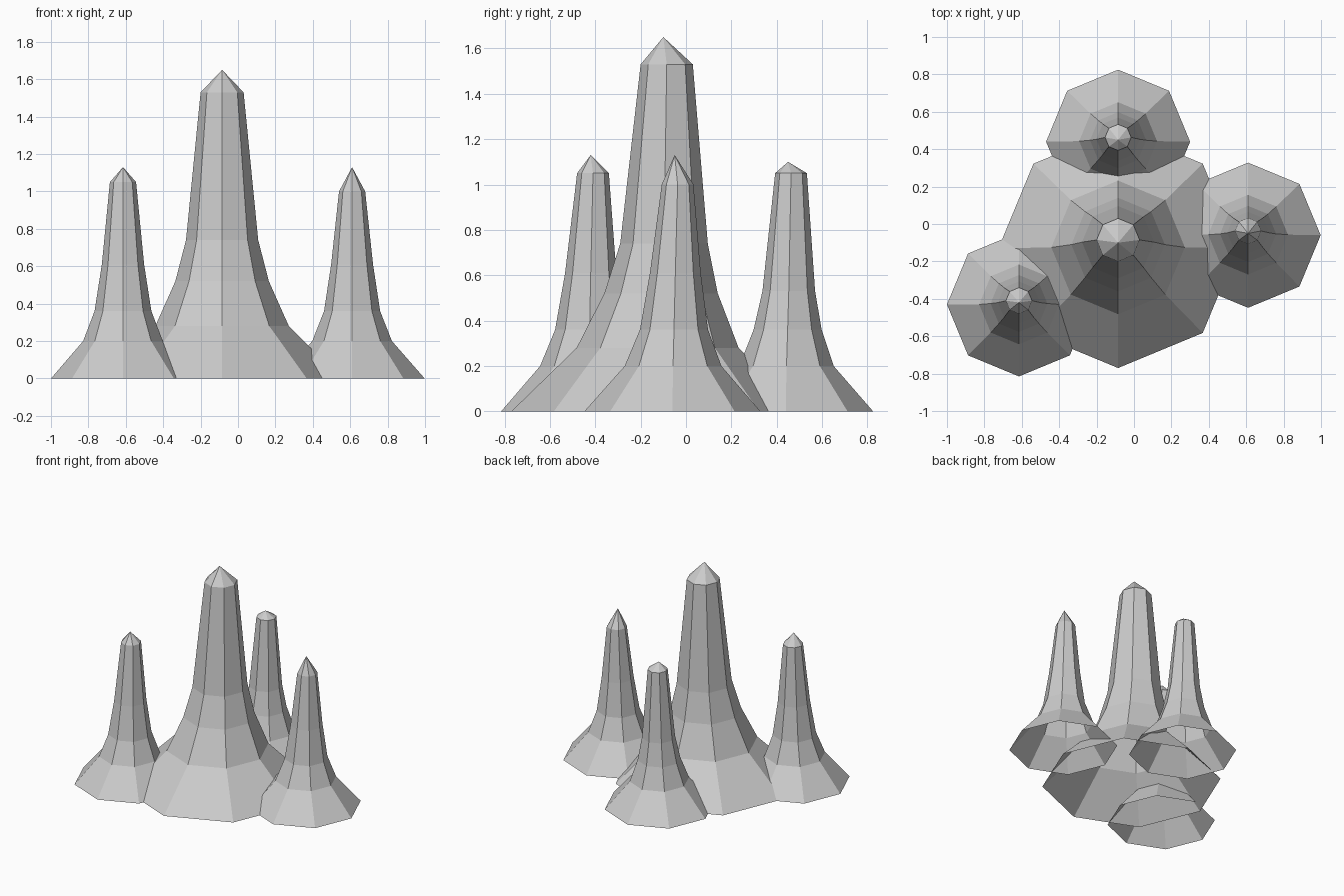
import bpy, bmesh
from math import cos, sin, pi

if "Cube" in bpy.data.objects:
    bpy.data.objects.remove(bpy.data.objects["Cube"])

SIDES = 8


def spire(name, x, rings, tip):
    """Open-based octagonal spire. rings: (radius, z, centre y); tip: (y, z)."""
    bm = bmesh.new()
    loops = []
    for r, z, cy in rings:
        loops.append([bm.verts.new((x + r * cos(2 * pi * i / SIDES),
                                    cy + r * sin(2 * pi * i / SIDES), z))
                      for i in range(SIDES)])
    top = bm.verts.new((x, tip[0], tip[1]))
    for i in range(SIDES):
        j = (i + 1) % SIDES
        for a, b in zip(loops, loops[1:]):
            bm.faces.new((a[i], a[j], b[j], b[i]))
        bm.faces.new((loops[-1][i], loops[-1][j], top))
    mesh = bpy.data.meshes.new(name)
    bm.to_mesh(mesh)
    bm.free()
    ob = bpy.data.objects.new(name, mesh)
    bpy.context.collection.objects.link(ob)
    return ob


# Tall central stalagmite
spire("main_stalagmite", -0.085,
      [(0.64, 0, -0.13), (0.357, 0.28, -0.125), (0.25, 0.52, -0.11),
       (0.193, 0.74, -0.097), (0.115, 1.53, -0.085)], (-0.10, 1.65))

# Front left stalagmite
spire("left_stalagmite", -0.615,
      [(0.385, 0, -0.43), (0.213, 0.2, -0.43), (0.152, 0.36, -0.425),
       (0.113, 0.61, -0.42), (0.07, 1.05, -0.41)], (-0.42, 1.13))

# Right stalagmite
spire("right_stalagmite", 0.61,
      [(0.388, 0, -0.06), (0.213, 0.2, -0.057), (0.15, 0.36, -0.053),
       (0.112, 0.61, -0.047), (0.07, 1.0, -0.037)], (-0.05, 1.13))

# Back stalagmite
spire("back_stalagmite", -0.085,
      [(0.385, 0, 0.44), (0.208, 0.2, 0.443), (0.15, 0.36, 0.448),
       (0.116, 0.53, 0.453), (0.07, 1.05, 0.463)], (0.45, 1.10))
